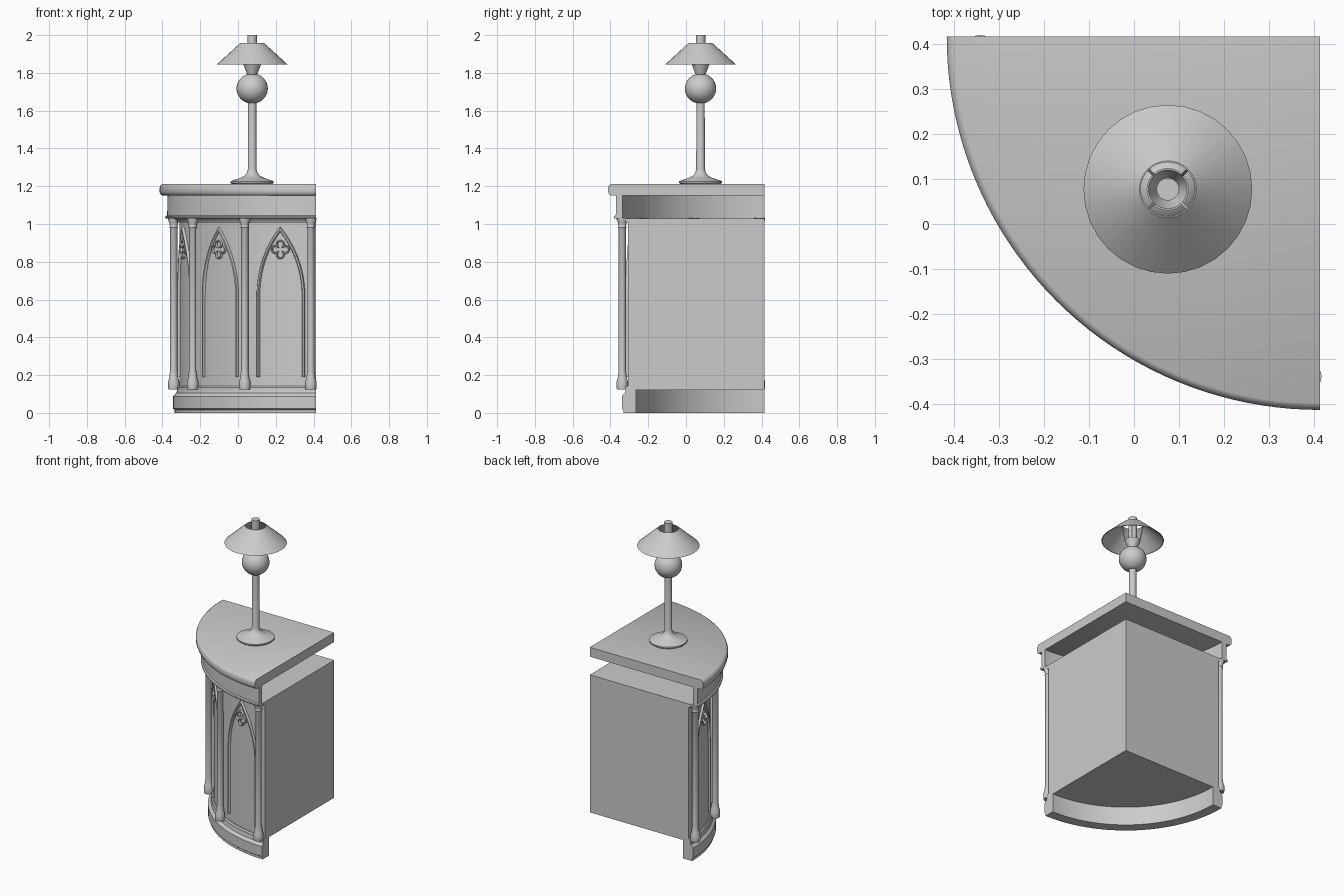
import bpy, bmesh, math
from math import sin, cos, pi, radians

if "Cube" in bpy.data.objects:
    bpy.data.objects.remove(bpy.data.objects["Cube"])

CX, CY = 0.412, 0.415          # back corner of the quarter-round cabinet
LX, LY = 0.075, 0.077          # lamp axis
R = 0.722                      # radius of the cabinet front

mat = bpy.data.materials.new("plain_grey")
mat.diffuse_color = (0.6, 0.6, 0.6, 1)
mat.use_nodes = True
mat.node_tree.nodes["Principled BSDF"].inputs["Base Color"].default_value = mat.diffuse_color


def finish(name, bm, angle=35):
    bmesh.ops.remove_doubles(bm, verts=bm.verts, dist=1e-5)
    bmesh.ops.recalc_face_normals(bm, faces=bm.faces)
    me = bpy.data.meshes.new(name)
    bm.to_mesh(me)
    bm.free()
    me.materials.append(mat)
    ob = bpy.data.objects.new(name, me)
    bpy.context.collection.objects.link(ob)
    bpy.ops.object.select_all(action='DESELECT')
    ob.select_set(True)
    bpy.context.view_layer.objects.active = ob
    bpy.ops.object.shade_smooth_by_angle(angle=radians(angle))
    return ob


def polar(r, a, z, c=(CX, CY)):
    return (c[0] - r * sin(a), c[1] - r * cos(a), z)


def skin(bm, rings, closed_ring, closed_path):
    """Join successive rings of points with quads; cap the ends of open paths."""
    vs = [[bm.verts.new(p) for p in ring] for ring in rings]
    n, m = len(vs), len(vs[0])
    for i in range(n if closed_path else n - 1):
        a, b = vs[i], vs[(i + 1) % n]
        for j in range(m if closed_ring else m - 1):
            k = (j + 1) % m
            bm.faces.new((a[j], a[k], b[k], b[j]))
    if closed_ring and not closed_path:
        bm.faces.new(vs[0])
        bm.faces.new(vs[-1])


def quarter(name, profile, n=40):
    bm = bmesh.new()
    rings = [[polar(r, i / n * pi / 2, z) for r, z in profile] for i in range(n + 1)]
    skin(bm, rings, True, False)
    return finish(name, bm)


def lathe(name, profile, c, n=32, closed=False):
    bm = bmesh.new()
    rings = [[polar(r, i / n * 2 * pi, z, c) for r, z in profile] for i in range(n)]
    skin(bm, rings, closed, True)
    return finish(name, bm)


def moulding(bm, path, phi, half, height, closed):
    """Raised strip following a path of (arc length, z) on the curved front."""
    n, rings = len(path), []
    for i, (s, z) in enumerate(path):
        p = path[i - 1] if (closed or i) else path[0]
        q = path[(i + 1) % n] if (closed or i < n - 1) else path[-1]
        t1 = math.atan2(z - p[1], s - p[0]) if p != (s, z) else None
        t2 = math.atan2(q[1] - z, q[0] - s) if q != (s, z) else t1
        t1 = t2 if t1 is None else t1
        d = (t2 - t1 + pi) % (2 * pi) - pi
        t, k = t1 + d / 2, 1 / max(cos(d / 2), 0.5)
        ring = []
        for o, r in ((-1, R - .004), (-1, R + height * .5), (-.5, R + height),
                     (.5, R + height), (1, R + height * .5), (1, R - .004)):
            u, v = s - sin(t) * o * half * k, z + cos(t) * o * half * k
            ring.append(polar(r, phi + u / R, v))
        rings.append(ring)
    skin(bm, rings, True, closed)


# Cabinet body, worktop and curved bands
quarter("cabinet_body", [(0, .122), (R, .122), (R, 1.03), (0, 1.03)])
quarter("worktop", [(0, 1.15), (.812, 1.15), (.822, 1.157), (.827, 1.17), (.827, 1.192),
                    (.822, 1.205), (.812, 1.212), (0, 1.212)])
quarter("frieze_band", [(.752, 1.03), (.795, 1.03), (.798, 1.036), (.795, 1.042),
                        (.787, 1.046), (.785, 1.15), (.752, 1.15)])
quarter("plinth_band", [(.68, 0), (.747, 0), (.747, .016), (.755, .022), (.755, .088),
                        (.747, .098), (.738, .104), (.735, .122), (.68, .122)])
quarter("top_rail", [(R - .01, 1.008), (.732, 1.008), (.736, 1.018), (.752, 1.03), (R - .01, 1.03)])
quarter("bottom_rail", [(R - .01, .122), (.735, .122), (.735, .134), (.728, .142), (R - .01, .142)])

# Columns with flared feet and capitals
column = [(0, .125), (.028, .125), (.03, .135), (.03, .165), (.024, .185), (.021, .21),
          (.019, .225), (.019, .975), (.023, .982), (.02, .99), (.023, 1.005),
          (.029, 1.02), (.03, 1.032), (0, 1.032)]
for i, deg in enumerate((2, 30, 60, 88)):
    x, y, _ = polar(.753, radians(deg), 0)
    lathe(f"column_{i + 1}", column, (x, y), 20)

# Pointed arch and four-lobed ornament on each panel
w, foot, spring, apex = .124, .19, .62, .972
rise = apex - spring
rad = (w * w + rise * rise) / (2 * w)
end = math.asin(rise / rad)
right = [(w, foot)] + [(w - rad + rad * cos(end * i / 14), spring + rad * sin(end * i / 14))
                       for i in range(15)]
arch = right + [(-s, z) for s, z in reversed(right[:-1])]
d = .027
lobe = d / math.sqrt(2)
foil = []
for k in range(4):
    a = k * pi / 2
    for i in range(12):
        b = a + radians(-135 + 270 * i / 12)
        foil.append((d * cos(a) + lobe * cos(b), .865 + d * sin(a) + lobe * sin(b)))
for i, deg in enumerate((15, 45, 75)):
    bm = bmesh.new()
    moulding(bm, arch, radians(deg), .008, .013, False)
    finish(f"arch_moulding_{i + 1}", bm)
    bm = bmesh.new()
    moulding(bm, foil, radians(deg), .0045, .012, True)
    finish(f"quatrefoil_{i + 1}", bm)

# Lamp: foot and stem, ball, flared cup, chimney, shade
L = (LX, LY)
lathe("lamp_stand", [(0, 1.21), (.105, 1.21), (.114, 1.218), (.114, 1.226), (.1, 1.232),
                     (.065, 1.243), (.04, 1.256), (.028, 1.272), (.023, 1.29),
                     (.022, 1.66), (0, 1.66)], L)
ball = [(.083 * cos(radians(t)), 1.717 + .08 * sin(radians(t))) for t in range(-72, 73, 12)]
lathe("lamp_ball", [(0, ball[0][1])] + ball + [(0, ball[-1][1])], L)
lathe("lamp_cup", [(.024, 1.785), (.047, 1.845), (.043, 1.845), (.02, 1.785)], L, 32, True)
lathe("lamp_chimney", [(0, 1.78), (.025, 1.78), (.025, 2.0), (0, 2.0)], L)
lathe("lamp_shade", [(.187, 1.845), (.063, 1.958), (.060, 1.958), (.183, 1.845)], L, 32, True)

# Four thin struts between cup and shade
bm = bmesh.new()
for k in range(4):
    a = radians(45 + 90 * k)
    rings = []
    for r, z in ((.044, 1.84), (.063, 1.955)):
        x, y, _ = polar(r, a, z, L)
        tx, ty = cos(a) * .003, -sin(a) * .003
        ox, oy = -sin(a) * .003, -cos(a) * .003
        rings.append([(x + tx + ox, y + ty + oy, z), (x - tx + ox, y - ty + oy, z),
                      (x - tx - ox, y - ty - oy, z), (x + tx - ox, y + ty - oy, z)])
    skin(bm, rings, True, False)
finish("shade_struts", bm)
